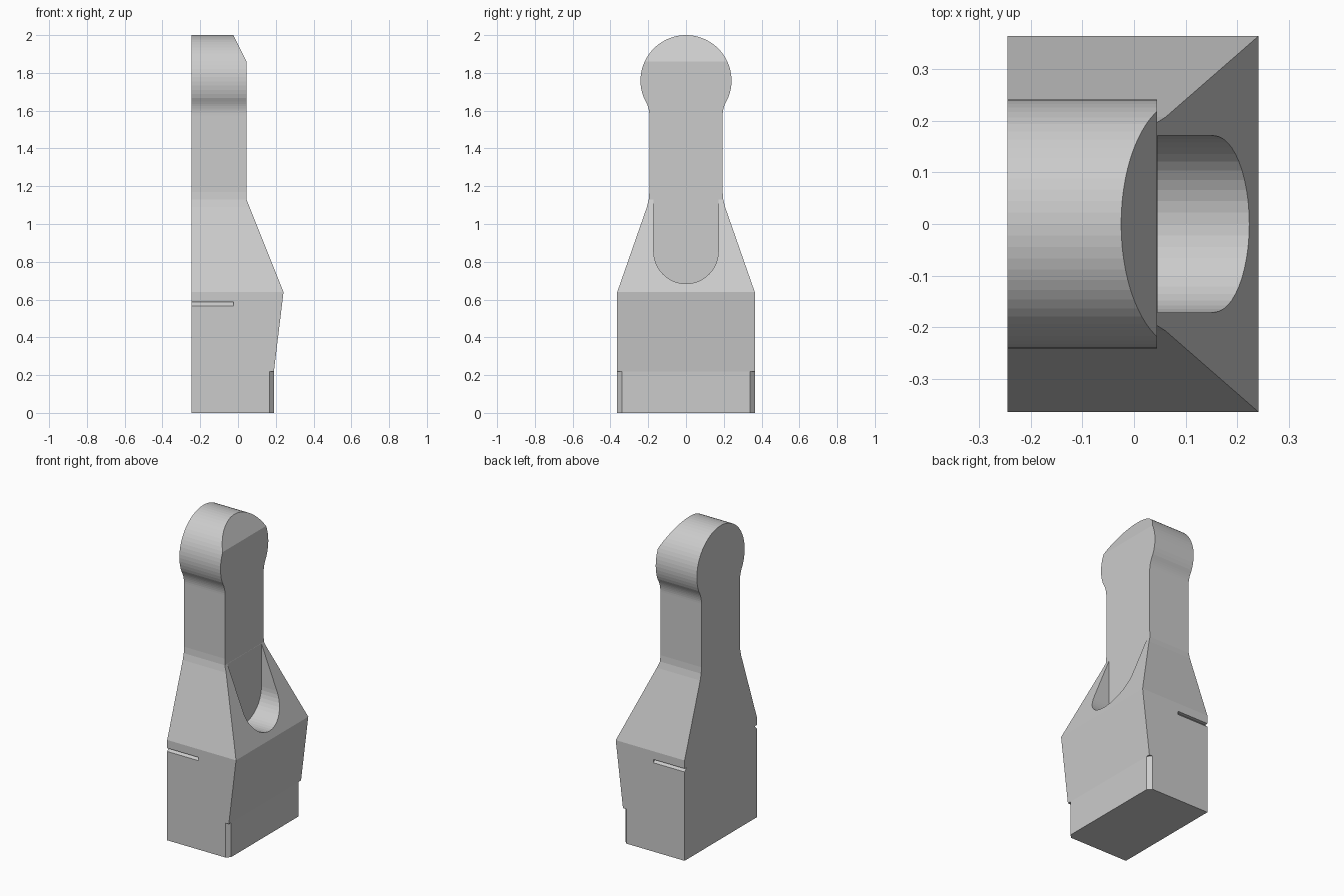
import bpy, bmesh
from math import sin, cos, atan2, pi

cube = bpy.data.objects.get("Cube")
if cube:
    bpy.data.objects.remove(cube, do_unlink=True)

grey = bpy.data.materials.new("plain_grey")
grey.use_nodes = True
grey.diffuse_color = (0.6, 0.6, 0.6, 1)
grey.node_tree.nodes["Principled BSDF"].inputs["Base Color"].default_value = (0.6, 0.6, 0.6, 1)


def arc(cx, cy, r, a0, a1, n):
    return [(cx + r * cos(a0 + (a1 - a0) * i / n), cy + r * sin(a0 + (a1 - a0) * i / n))
            for i in range(n + 1)]


def prism(name, profile, axis, lo, hi):
    """Extrude a closed 2D profile along an axis, from lo to hi."""
    place = {"x": lambda u, v: (lo, u, v),
             "y": lambda u, v: (u, lo, v),
             "z": lambda u, v: (u, v, lo)}[axis]
    bm = bmesh.new()
    face = bm.faces.new([bm.verts.new(place(u, v)) for u, v in profile])
    moved = bmesh.ops.extrude_face_region(bm, geom=[face])["geom"]
    shift = [hi - lo if a == axis else 0 for a in "xyz"]
    bmesh.ops.translate(bm, vec=shift, verts=[g for g in moved if isinstance(g, bmesh.types.BMVert)])
    bmesh.ops.recalc_face_normals(bm, faces=bm.faces)
    mesh = bpy.data.meshes.new(name)
    bm.to_mesh(mesh)
    bm.free()
    mesh.materials.append(grey)
    obj = bpy.data.objects.new(name, mesh)
    bpy.context.collection.objects.link(obj)
    return obj


def combine(body, tool, operation):
    mod = body.modifiers.new(tool.name, "BOOLEAN")
    mod.operation, mod.object, mod.solver = operation, tool, "EXACT"
    bpy.context.view_layer.objects.active = body
    bpy.ops.object.modifier_apply(modifier=mod.name)
    bpy.data.objects.remove(tool, do_unlink=True)


# Outline across y: wide base, tapered shoulders, neck, round head
half_base, neck, head_r, head_z = 0.364, 0.194, 0.241, 1.759
fillet_r, fillet_z = 0.155, 1.575
join = atan2(fillet_z - head_z, neck + fillet_r)
right_half = [(half_base, 0), (half_base, 0.64), (0.207, 1.09), (0.197, 1.13), (neck, 1.17)]
right_half += arc(neck + fillet_r, fillet_z, fillet_r, pi, join + pi, 6)
right_half += arc(0, head_z, head_r, join, pi / 2, 22)[1:]
outline = right_half + [(-y, z) for y, z in reversed(right_half[:-1])]
body = prism("handle_body", outline, "x", -0.245, 0.3)

# Outline across x: sloped lower face, shoulder, flat neck, bevelled head top
side = [(-0.4, -0.1), (0.19, -0.1), (0.19, 0.22), (0.241, 0.64),
        (0.045, 1.13), (0.045, 1.86), (-0.025, 2.0), (-0.075, 2.1), (-0.4, 2.1)]
combine(body, prism("side_trim", side, "y", -0.6, 0.6), "INTERSECT")

# Round-bottomed slot in the shoulder
slot = arc(0, 0.855, 0.171, -pi, 0, 24) + [(0.171, 1.3), (-0.171, 1.3)]
combine(body, prism("slot_cutter", slot, "x", 0.0455, 0.5), "DIFFERENCE")

# Wedge grooves and chamfered lower corners on both sides
for s in (-1, 1):
    groove = [(s * 0.368, 0.563), (s * 0.342, 0.588), (s * 0.368, 0.588)]
    combine(body, prism("groove_cutter", groove, "x", -0.3, -0.025), "DIFFERENCE")
    corner = [(0.166, s * half_base), (0.19, s * 0.34), (0.25, s * 0.34),
              (0.25, s * 0.42), (0.166, s * 0.42)]
    combine(body, prism("corner_cutter", corner, "z", -0.1, 0.22), "DIFFERENCE")
